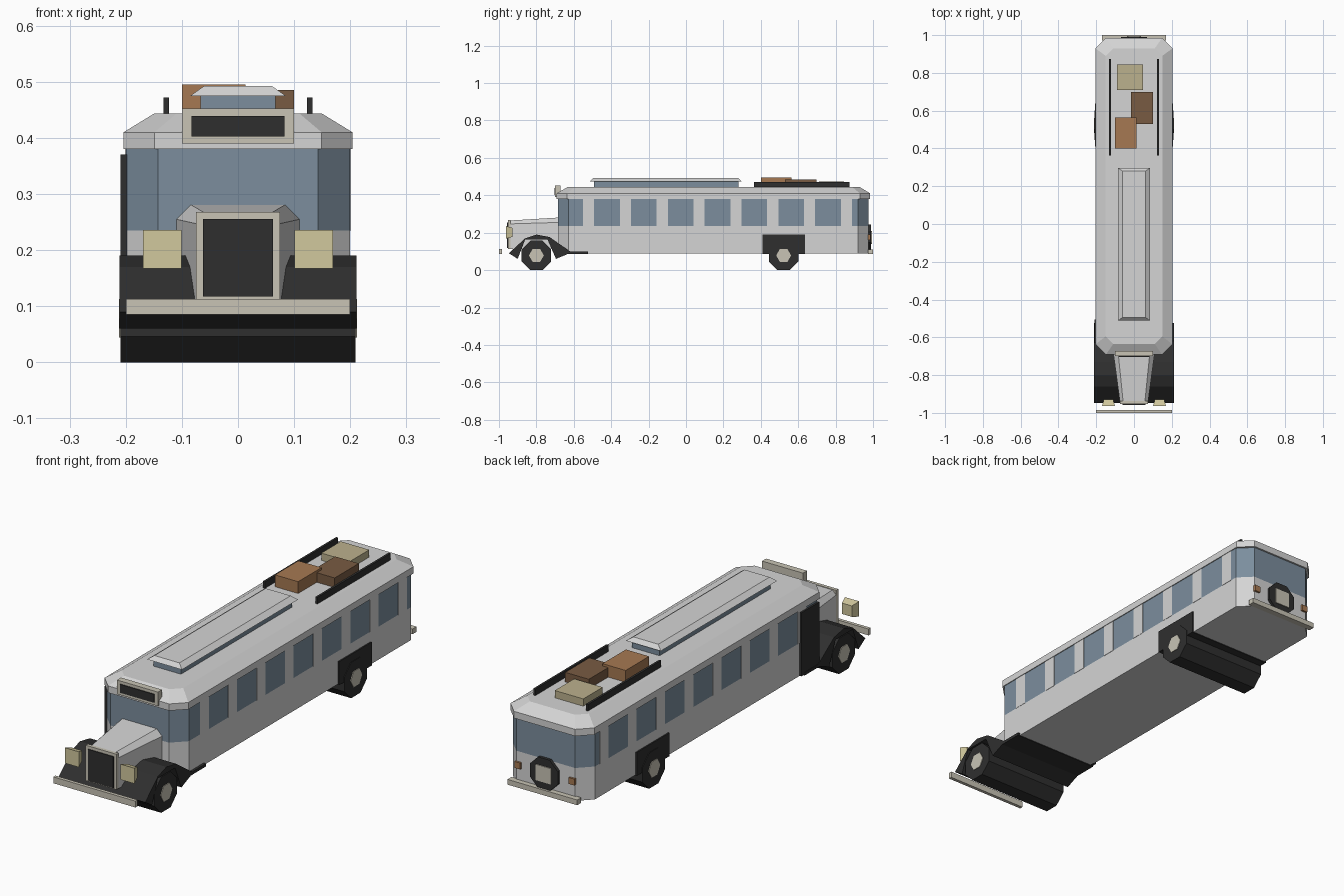
import bpy, bmesh, math
from mathutils import Matrix

if "Cube" in bpy.data.objects:
    bpy.data.objects.remove(bpy.data.objects["Cube"])

def mat(name, r, g, b):
    m = bpy.data.materials.new(name)
    m.diffuse_color = (r, g, b, 1)
    m.use_nodes = True
    m.node_tree.nodes["Principled BSDF"].inputs["Base Color"].default_value = m.diffuse_color
    return m

SILVER = mat("silver_paint", 0.66, 0.66, 0.66)
GLASS = mat("blue_glass", 0.20, 0.27, 0.34)
BLACK = mat("black_trim", 0.028, 0.028, 0.028)
CREAM = mat("cream_metal", 0.58, 0.55, 0.46)
LAMP = mat("lamp_yellow", 0.64, 0.58, 0.34)
TAN = mat("tan_leather", 0.50, 0.44, 0.27)
BROWN = mat("dark_brown_leather", 0.19, 0.105, 0.055)
ORANGE = mat("orange_brown_leather", 0.38, 0.19, 0.085)

def finish(bm, name, *mats):
    bmesh.ops.recalc_face_normals(bm, faces=bm.faces)
    me = bpy.data.meshes.new(name)
    bm.to_mesh(me)
    bm.free()
    for m in mats:
        me.materials.append(m)
    ob = bpy.data.objects.new(name, me)
    bpy.context.collection.objects.link(ob)
    return ob

def box(name, m, x0, x1, y0, y1, z0, z1):
    bm = bmesh.new()
    bmesh.ops.create_cube(bm, size=1)
    for v in bm.verts:
        v.co = (x0 if v.co.x < 0 else x1, y0 if v.co.y < 0 else y1,
                z0 if v.co.z < 0 else z1)
    return finish(bm, name, m)

def loft(name, rings, mats, band=None):
    """Skin closed rings of points; band = index of the ring gap given material 1."""
    bm = bmesh.new()
    rows = [[bm.verts.new(p) for p in r] for r in rings]
    n = len(rows[0])
    for k, (a, b) in enumerate(zip(rows, rows[1:])):
        for i in range(n):
            f = bm.faces.new((a[i], a[(i + 1) % n], b[(i + 1) % n], b[i]))
            f.material_index = 1 if k == band else 0
    bm.faces.new(rows[0])
    bm.faces.new(rows[-1])
    return finish(bm, name, *mats)

def octo(x, y0, y1, c, z):
    """Rectangle outline with cut corners."""
    return [(-x + c, y0, z), (x - c, y0, z), (x, y0 + c, z), (x, y1 - c, z),
            (x - c, y1, z), (-x + c, y1, z), (-x, y1 - c, z), (-x, y0 + c, z)]

def rect(x, y0, y1, z):
    return [(-x, y0, z), (x, y0, z), (x, y1, z), (-x, y1, z)]

def cylinder(name, m, sides, r, depth, center, axis, turn=0.0):
    bm = bmesh.new()
    bmesh.ops.create_cone(bm, cap_ends=True, segments=sides, radius1=r, radius2=r, depth=depth,
                          matrix=Matrix.Rotation(turn, 4, 'Z'))
    rot = Matrix.Rotation(math.pi / 2, 4, 'Y' if axis == 'X' else 'X')
    bmesh.ops.transform(bm, matrix=Matrix.Translation(center) @ rot, verts=bm.verts)
    return finish(bm, name, m)

# Body with wrap-around glass band
loft("body", [octo(0.2, -0.685, 0.977, 0.057, z) for z in (0.09, 0.235, 0.38)],
     (SILVER, GLASS), band=1)

# Roof with bevelled edge
loft("roof", [octo(0.204, -0.692, 0.985, 0.055, 0.38), octo(0.204, -0.692, 0.985, 0.055, 0.41),
              octo(0.15, -0.635, 0.93, 0.04, 0.443)], (SILVER,))

# Window pillars on both sides
for side in (-1, 1):
    for i in range(8):
        y = -0.521 + i * 0.197
        box("window_pillar", SILVER, side * 0.195, side * 0.2015, y - 0.03, y + 0.03, 0.235, 0.38)

# Entrance door on the left
box("entrance_door", BLACK, -0.209, -0.195, -0.63, -0.505, 0.09, 0.37)

# Raised roof light strip
box("roof_light_glass", GLASS, -0.067, 0.067, -0.493, 0.28, 0.44, 0.476)
loft("roof_light_cap", [rect(0.085, -0.512, 0.297, 0.475), rect(0.061, -0.495, 0.28, 0.492)], (SILVER,))

# Destination sign
box("sign_box", CREAM, -0.1, 0.1, -0.7, -0.672, 0.39, 0.452)
box("sign_panel", BLACK, -0.083, 0.083, -0.704, -0.698, 0.402, 0.439)

# Hood tapering forward, with cut top edges
def hood_ring(y, x, top, cx, cz):
    return [(-x, y, 0.112), (x, y, 0.112), (x, y, top - cz), (x - cx, y, top),
            (-x + cx, y, top), (-x, y, top - cz)]
loft("hood", [hood_ring(-0.945, 0.074, 0.265, 0.017, 0.018),
              hood_ring(-0.68, 0.11, 0.281, 0.026, 0.026)], (SILVER,))
box("grille_frame", CREAM, -0.075, 0.075, -0.953, -0.938, 0.112, 0.268)
box("grille", BLACK, -0.062, 0.062, -0.957, -0.95, 0.117, 0.255)

# Front fender arch running into the step board
profile = [(-0.947, 0.09), (-0.86, 0.17), (-0.80, 0.19), (-0.73, 0.177), (-0.62, 0.1),
           (-0.525, 0.1), (-0.525, 0.087), (-0.63, 0.087), (-0.695, 0.06),
           (-0.74, 0.163), (-0.86, 0.163), (-0.9, 0.06)]
loft("front_fender", [[(x, y, z) for y, z in profile] for x in (-0.211, 0.211)], (BLACK,))

# Rear wheel housing
box("rear_wheel_housing", BLACK, -0.206, 0.206, 0.41, 0.637, 0.087, 0.19)

# Wheels with hubs
for name, y in (("front", -0.8), ("rear", 0.522)):
    cylinder(name + "_wheels", BLACK, 8, 0.085, 0.418, (0, y, 0.0785), 'X', math.pi / 8)
    cylinder(name + "_hubs", CREAM, 6, 0.04, 0.424, (0, y, 0.0785), 'X')

# Headlights, wider at the front
for s in (-1, 1):
    def lamp_ring(y, h):
        return [(s * 0.135 + a * h, y, 0.2015 + b * h) for a, b in ((-1, -1), (1, -1), (1, 1), (-1, 1))]
    loft("headlight", [lamp_ring(-0.963, 0.034), lamp_ring(-0.928, 0.024)], (LAMP,))
    # Tail lights and roof rack rails
    box("tail_light", ORANGE, s * 0.132 - 0.014, s * 0.132 + 0.014, 0.97, 0.986, 0.162, 0.19)
    box("roof_rail", BLACK, s * 0.128 - 0.005, s * 0.128 + 0.005, 0.363, 0.873, 0.438, 0.472)

# Bumpers
box("front_bumper", CREAM, -0.2, 0.2, -1.0, -0.985, 0.085, 0.113)
box("rear_bumper", CREAM, -0.17, 0.17, 0.972, 1.0, 0.087, 0.11)

# Spare wheel on the back
cylinder("spare_wheel", BLACK, 8, 0.074, 0.02, (0, 0.98, 0.175), 'Y', math.pi / 8)
box("spare_wheel_hub", CREAM, -0.037, 0.037, 0.985, 0.994, 0.14, 0.21)

# Luggage
box("tan_suitcase", TAN, -0.091, 0.048, 0.71, 0.845, 0.44, 0.475)
box("dark_suitcase", BROWN, -0.015, 0.1, 0.53, 0.698, 0.44, 0.485)
box("orange_suitcase", ORANGE, -0.1, 0.013, 0.4, 0.563, 0.44, 0.495)
